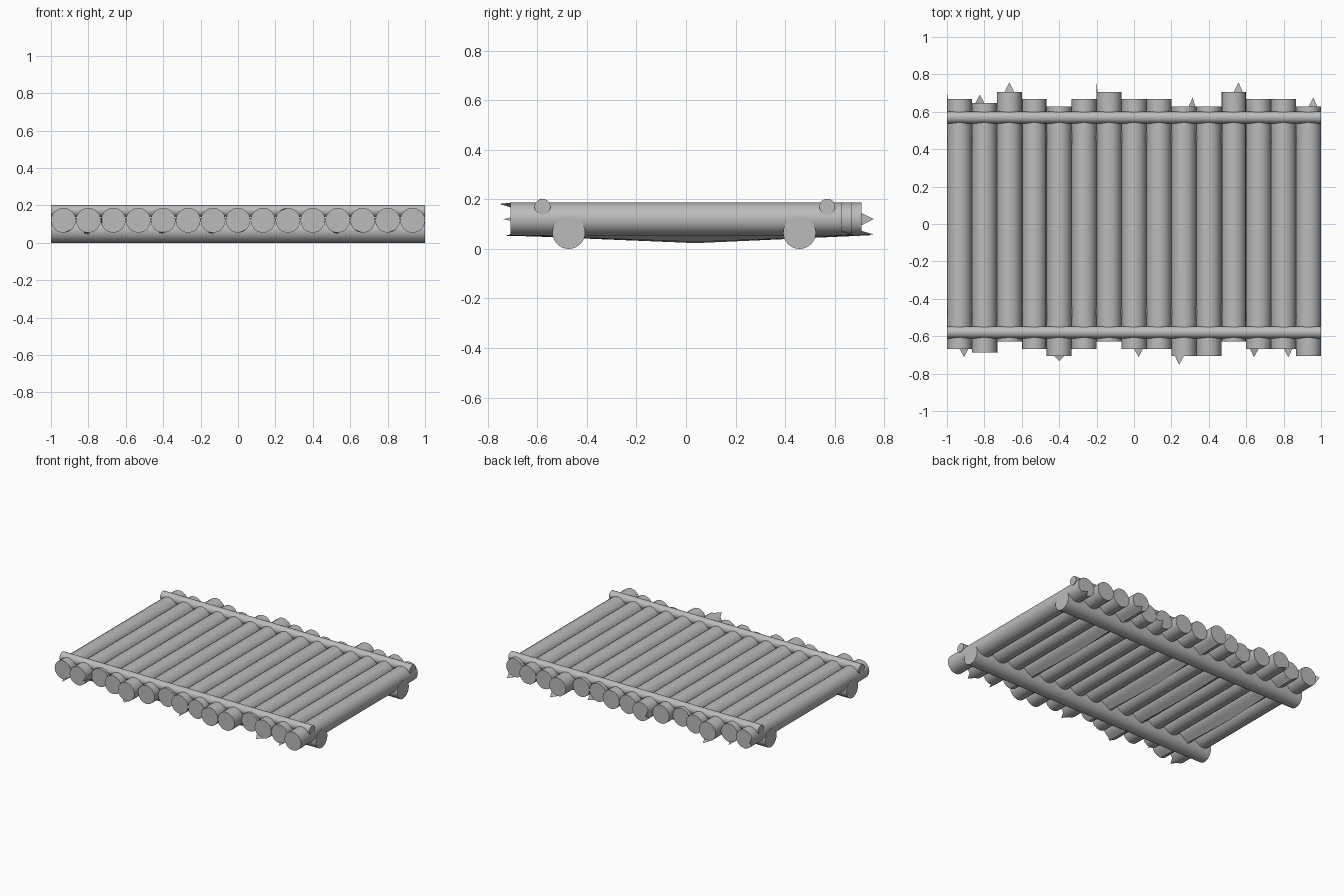
import bpy, bmesh, math

cube = bpy.data.objects.get("Cube")
if cube:
    bpy.data.objects.remove(cube, do_unlink=True)

grey = bpy.data.materials.new("grey wood")
grey.use_nodes = True
colour = (0.5, 0.5, 0.5, 1)
grey.diffuse_color = colour
grey.node_tree.nodes["Principled BSDF"].inputs["Base Color"].default_value = colour

SIDES = 16
LOG_R = 1 / 15
LOG_Z = 0.12
HALF = 0.667


def finish(bm, name):
    bmesh.ops.recalc_face_normals(bm, faces=bm.faces)
    mesh = bpy.data.meshes.new(name)
    bm.to_mesh(mesh)
    bm.free()
    mesh.materials.append(grey)
    obj = bpy.data.objects.new(name, mesh)
    bpy.context.collection.objects.link(obj)
    bpy.ops.object.select_all(action="DESELECT")
    obj.select_set(True)
    bpy.context.view_layer.objects.active = obj
    bpy.ops.object.shade_smooth_by_angle(angle=math.radians(35))
    return obj


def cap(bm, ring, spike):
    """Close an end; a splinter keeps its own triangle beside the flat cap."""
    if spike is None:
        bm.faces.new(ring)
    else:
        bm.faces.new([v for i, v in enumerate(ring) if i != spike])
        bm.faces.new([ring[spike - 1], ring[spike], ring[(spike + 1) % SIDES]])


def deck_log(name, x, shift, front, back, sag):
    """Log along y; rim index 0 is the bottom, 4 the +x side, 8 the top."""
    bm = bmesh.new()
    rings = []
    for y in (-HALF, 0.04 - shift, HALF):
        ring = []
        for i in range(SIDES):
            a = math.tau * i / SIDES
            ring.append(bm.verts.new((x + LOG_R * math.sin(a), y + shift,
                                      LOG_Z - LOG_R * math.cos(a))))
        rings.append(ring)
    # splinters pull one rim corner outwards, sag pulls the belly down
    if front:
        rings[0][front[0]].co.y -= front[1]
    if back:
        rings[2][back[0]].co.y += back[1]
    rings[1][0].co.z -= sag
    for a, b in zip(rings, rings[1:]):
        for i in range(SIDES):
            j = (i + 1) % SIDES
            bm.faces.new((a[i], a[j], b[j], b[i]))
    cap(bm, rings[0], front[0] if front else None)
    cap(bm, rings[2], back[0] if back else None)
    finish(bm, name)


def cross_pole(name, y, z, radius, sides):
    bm = bmesh.new()
    bmesh.ops.create_cone(bm, cap_ends=True, segments=sides, radius1=radius,
                          radius2=radius, depth=2)
    for v in bm.verts:
        v.co = (v.co.z, v.co.x + y, v.co.y + z)
    finish(bm, name)


# deck logs: staggered along y, some with splintered ends and sagging bellies
shifts = [0, -.02, .04, 0, -.04, 0, .04, 0, 0, -.04, -.04, .04, 0, 0, -.04]
front_splinters = {0: (1, .045), 2: (12, .11), 4: (0, .025), 7: (1, .045),
                   9: (9 - 2, .045), 12: (15, .045), 13: (1, .045)}
front_splinters[9] = (7 + 2, .045)
back_splinters = {0: (12, .035), 1: (15, .045), 2: (0, .05), 6: (12, .05),
                  9: (2, .05), 11: (1, .05), 14: (1, .05)}
sags = {1: .03, 4: .02, 6: .03, 11: .025}
for n, shift in enumerate(shifts):
    deck_log(f"deck_log_{n + 1}", (2 * n + 1) * LOG_R - 1, shift,
             front_splinters.get(n), back_splinters.get(n), sags.get(n, 0))

# heavy bearers below, thin binding poles above
cross_pole("front_bearer", -0.473, 0.066, 0.066, 32)
cross_pole("back_bearer", 0.458, 0.066, 0.066, 32)
cross_pole("front_binding_pole", -0.579, 0.17, 0.032, 32)
cross_pole("back_binding_pole", 0.57, 0.17, 0.032, 32)
